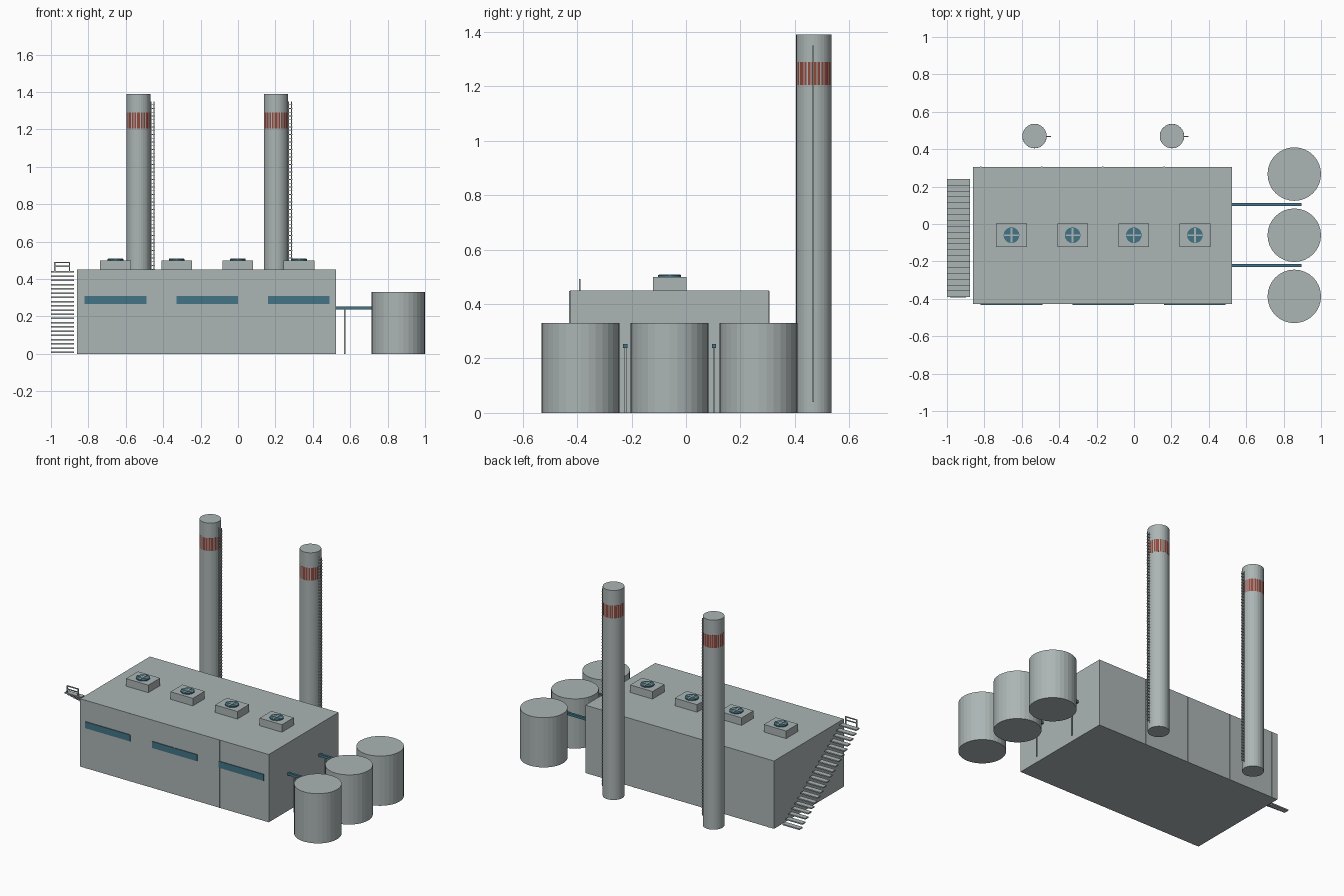
import bpy
from math import radians

if "Cube" in bpy.data.objects:
    bpy.data.objects.remove(bpy.data.objects["Cube"], do_unlink=True)


def material(name, rgb):
    mat = bpy.data.materials.new(name)
    mat.use_nodes = True
    mat.diffuse_color = (*rgb, 1)
    mat.node_tree.nodes["Principled BSDF"].inputs["Base Color"].default_value = (*rgb, 1)
    return mat


GREY = material("concrete grey", (0.41, 0.46, 0.46))
BLUE = material("steel blue", (0.055, 0.175, 0.24))
RED = material("warning red", (0.29, 0.065, 0.045))


def box(name, x, y, z, mat=GREY):
    """Box spanning the given (low, high) pairs."""
    bpy.ops.mesh.primitive_cube_add(size=1)
    ob = bpy.context.object
    ob.name = name
    ob.location = [(a + b) / 2 for a, b in (x, y, z)]
    ob.scale = [b - a for a, b in (x, y, z)]
    ob.data.materials.append(mat)
    return ob


def around(c, half):
    return (c - half, c + half)


def cylinder(name, x, y, r, z, mat=GREY, sides=32):
    bpy.ops.mesh.primitive_cylinder_add(vertices=sides, radius=r, depth=z[1] - z[0],
                                        location=(x, y, (z[0] + z[1]) / 2))
    ob = bpy.context.object
    ob.name = name
    ob.data.materials.append(mat)
    return ob


def repeat(ob, count, step):
    mod = ob.modifiers.new("repeat", "ARRAY")
    mod.count = count
    mod.use_relative_offset = False
    mod.use_constant_offset = True
    # the array works in local space, so undo the object scale
    mod.constant_offset_displace = [s / k for s, k in zip(step, ob.scale)]


BAY = 0.327
FRONT, BACK = -0.427, 0.305

# Main hall with wall seams and strip windows
box("main_hall", (-0.86, 0.525), (FRONT, BACK), (0, 0.45))
for i in range(4):
    x = -0.82 + i * BAY
    box("front_wall_seam", around(x, 0.004), (FRONT - 0.002, FRONT + 0.01), (0, 0.448))
    box("back_wall_seam", around(x, 0.004), (BACK - 0.01, BACK + 0.002), (0, 0.448))
for i in range(3):
    x = -0.82 + i * 0.49
    box("strip_window", (x, x + 0.33), (FRONT - 0.005, FRONT + 0.002), (0.267, 0.31), BLUE)

# Roof vents with fans
for i in range(4):
    x, y = -0.655 + i * BAY, -0.06
    box("vent_housing", around(x, 0.082), around(y, 0.062), (0.45, 0.5))
    cylinder("vent_fan", x, y, 0.042, (0.5, 0.506), BLUE)
    box("fan_bar_across", around(x, 0.04), around(y, 0.005), (0.503, 0.509))
    box("fan_bar_along", around(x, 0.005), around(y, 0.04), (0.503, 0.5088))

# Chimneys with warning bands and ladders
for x in (-0.532, 0.203):
    y = 0.47
    cylinder("chimney", x, y, 0.065, (0, 1.39))
    cylinder("chimney_band", x, y, 0.0653, (1.205, 1.29), RED, 24)
    for rail in (0.067, 0.083):
        box("ladder_rail", around(x + rail, 0.0015), around(y - 0.003, 0.003), (0.04, 1.35))
    rung = box("ladder_rungs", (x + 0.063, x + 0.088), around(y - 0.003, 0.003), (0.05, 0.054))
    repeat(rung, 65, (0, 0, 0.02))

# Storage tanks
for i in range(3):
    cylinder("storage_tank", 0.857, -0.387 + i * BAY, 0.143, (0, 0.33))

# Pipes running between the tanks, on posts
for y in (-0.223, 0.103):
    box("feed_pipe", (0.52, 0.895), around(y, 0.008), (0.238, 0.254), BLUE)
    box("pipe_post", around(0.57, 0.004), around(y, 0.004), (0, 0.24))

# Open stair climbing toward the front
tread = box("stair_treads", (-1, -0.877), (0.206, 0.24), (0.004, 0.012))
repeat(tread, 20, (0, -0.0314, 0.0226))

# Handrail at the stair head
for x in (-0.98, -0.9):
    box("handrail_post", around(x, 0.003), around(-0.39, 0.003), (0.44, 0.492))
for z in (0.468, 0.489):
    box("handrail_bar", (-0.983, -0.897), around(-0.39, 0.003), around(z, 0.003))
